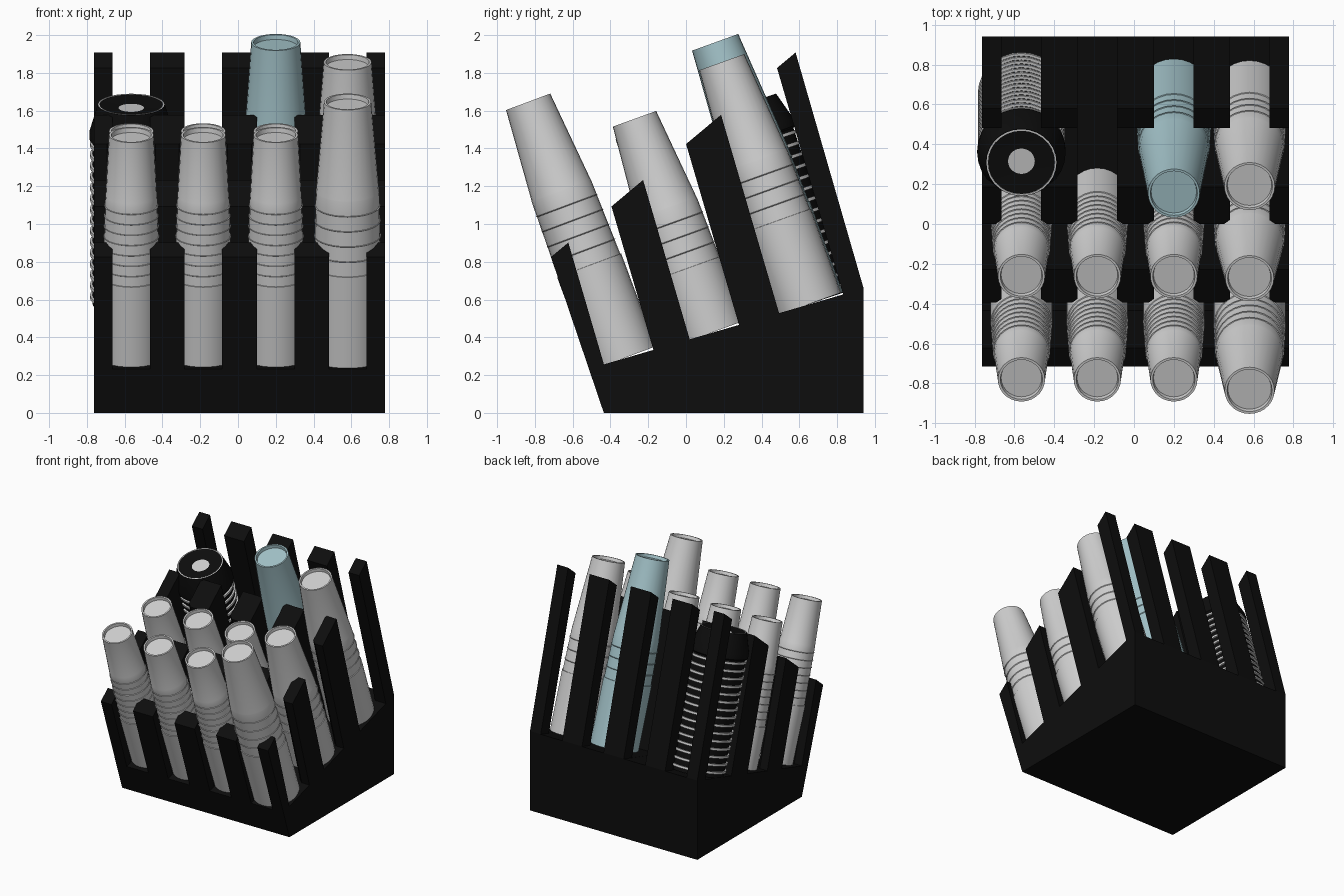
import bpy, bmesh, math
from mathutils import Matrix, Vector

if "Cube" in bpy.data.objects:
    bpy.data.objects.remove(bpy.data.objects["Cube"])

TILT = math.radians(16.3)
ROT = Matrix.Rotation(TILT, 4, 'X')      # rack frame: x, u (depth), v (up the slots)
FLOOR = 0.368
COLS = (-0.565, -0.184, 0.2, 0.58)
SLOTS = ((-0.345, -0.072), (0.128, 0.40), (0.621, 0.975))


def mat(name, rgb):
    m = bpy.data.materials.new(name)
    m.diffuse_color = (*rgb, 1)
    m.use_nodes = True
    m.node_tree.nodes["Principled BSDF"].inputs["Base Color"].default_value = m.diffuse_color
    return m


BLACK = mat("black plastic", (0.004, 0.004, 0.004))
GREY = mat("light grey cup", (0.63, 0.63, 0.63))
TEAL = mat("pale teal cup", (0.37, 0.55, 0.59))


def make(name, bm, material=None):
    bmesh.ops.recalc_face_normals(bm, faces=bm.faces)
    me = bpy.data.meshes.new(name)
    bm.to_mesh(me)
    bm.free()
    ob = bpy.data.objects.new(name, me)
    bpy.context.collection.objects.link(ob)
    if material:
        me.materials.append(material)
    return ob


def select(ob):
    bpy.ops.object.select_all(action='DESELECT')
    ob.select_set(True)
    bpy.context.view_layer.objects.active = ob


def cut(target, bm):
    cutter = make("cutter", bm)
    cutter.hide_render = True
    m = target.modifiers.new("cut", 'BOOLEAN')
    m.operation, m.solver, m.object = 'DIFFERENCE', 'EXACT', cutter
    select(target)
    bpy.ops.object.modifier_apply(modifier=m.name)
    bpy.data.objects.remove(cutter)


def box(bm, lo, hi):
    size = [b - a for a, b in zip(lo, hi)]
    mid = [(a + b) / 2 for a, b in zip(lo, hi)]
    bmesh.ops.create_cube(bm, size=1, matrix=ROT @ Matrix.Translation(mid)
                          @ Matrix.Diagonal((*size, 1)))


# rack: side profile extruded across x
side = [(-0.435, 0), (0.94, 0), (0.94, 0.66), (0.58, 1.908), (-0.715, 0.825)]
bm = bmesh.new()
face = bm.faces.new([bm.verts.new((-0.762, y, z)) for y, z in side])
ext = bmesh.ops.extrude_face_region(bm, geom=[face])
bmesh.ops.translate(bm, vec=(1.54, 0, 0),
                    verts=[g for g in ext['geom'] if isinstance(g, bmesh.types.BMVert)])
rack = make("rack", bm, BLACK)

# slots front to back, then side to side, then round wells
bm = bmesh.new()
for x in COLS:
    box(bm, (x - 0.099, -2, FLOOR), (x + 0.099, 3, 3))
cut(rack, bm)
bm = bmesh.new()
for a, b in SLOTS:
    box(bm, (-2, a, FLOOR + 0.0004), (2, b, 3))
cut(rack, bm)
bm = bmesh.new()
for x in COLS:
    for a, b in SLOTS:
        bmesh.ops.create_cone(bm, cap_ends=True, segments=32, radius1=0.187, radius2=0.187,
                              depth=2.6, matrix=ROT @ Matrix.Translation(
                                  (x, (a + b) / 2, FLOOR + 1.3008)))
cut(rack, bm)


def lathe(name, profile, material, n=28):
    """Closed revolve; profile is (radius, height), first and last on the axis."""
    bm = bmesh.new()
    rings = []
    for r, z in profile:
        if r == 0:
            rings.append([bm.verts.new((0, 0, z))] * n)
        else:
            rings.append([bm.verts.new((r * math.cos(2 * math.pi * i / n),
                                        r * math.sin(2 * math.pi * i / n), z)) for i in range(n)])
    for a, b in zip(rings, rings[1:]):
        for i in range(n):
            j = (i + 1) % n
            bm.faces.new(list(dict.fromkeys((a[i], a[j], b[j], b[i]))))
    ob = make(name, bm, material)
    select(ob)
    bpy.ops.object.shade_smooth_by_angle(angle=math.radians(25))
    return ob


def place(ob, x, u, top):
    """Stand a part on the rack floor at depth u, pointing at top (y, z)."""
    base = (ROT @ Vector((x, u, FLOOR + 0.002)))
    ob.location = base
    ob.rotation_euler.x = math.atan2(base.y - top[0], top[1] - base.z)


def length(u, top):
    base = ROT @ Vector((0, u, FLOOR))
    return math.hypot(top[0] - base.y, top[1] - base.z)


def cup_stack(name, x, u, top, r_top, r_rim, cone, step, count, material):
    L = length(u, top)
    prof = [(0, 0), (r_rim, 0)]
    low = L - cone - step * count
    prof.append((r_rim, low))
    for i in range(count):                  # rims of the nested cups
        z, r = low + i * step, r_rim - 0.0016 * i
        prof += [(r - 0.005, z + 0.001), (r - 0.0065, z + step - 0.012),
                 (r - 0.0065, z + step - 0.011)]
        prof[-2:] = [(r - 0.007, z + step * 0.95)]
        prof.append((r - 0.0016 if i < count - 1 else r - 0.008, z + step))
    # tapered wall, then the recessed base of the top cup
    prof += [(r_top, L), (r_top - 0.012, L), (r_top - 0.016, L - 0.025), (0, L - 0.025)]
    place(lathe(name, prof, material), x, u, top)


# small cup stacks, front and middle rows
for i, x in enumerate(COLS[:3]):
    cup_stack(f"small_cups_front_{i}", x, -0.24, (-0.78, 1.47), 0.118, 0.155, 0.34, 0.058, 8, GREY)
    cup_stack(f"small_cups_middle_{i}", x, 0.25, (-0.262, 1.49), 0.118, 0.155, 0.34, 0.058, 8, GREY)

# large cup stacks on the right, and the teal stack
cup_stack("large_cups_front", COLS[3], -0.235, (-0.835, 1.645), 0.125, 0.181, 0.5, 0.085, 5, GREY)
cup_stack("large_cups_middle", COLS[3], 0.25, (-0.272, 1.555), 0.122, 0.181, 0.5, 0.085, 4, GREY)
cup_stack("large_cups_back", COLS[3], 0.785, (0.19, 1.855), 0.127, 0.182, 0.55, 0.085, 4, GREY)
cup_stack("teal_cups_back", COLS[2], 0.79, (0.155, 1.96), 0.13, 0.186, 0.62, 0.085, 4, TEAL)

# black stack with pale rims, back left
LID_U, LID_TOP = 0.8, (0.31, 1.63)
L = length(LID_U, LID_TOP)
body = lathe("dark_cups_body", [(0, 0), (0.206, 0), (0.206, L - 0.2), (0.222, L - 0.19),
                                (0.222, L - 0.15), (0.178, L), (0.168, L), (0, L - 0.03)], BLACK)
place(body, COLS[0], LID_U, LID_TOP)
lip = lathe("dark_cups_top_disc", [(0, L - 0.035), (0.168, L - 0.015), (0.176, L + 0.002),
                                   (0.168, L + 0.002), (0.16, L - 0.018), (0, L - 0.018)], GREY)
place(lip, COLS[0], LID_U, LID_TOP)
for i in range(15):
    z = 0.03 + i * (L - 0.26) / 14
    rim = lathe(f"dark_cups_rim_{i}", [(0, z), (0.219, z), (0.219, z + 0.018), (0, z + 0.018)], GREY)
    place(rim, COLS[0], LID_U, LID_TOP)
